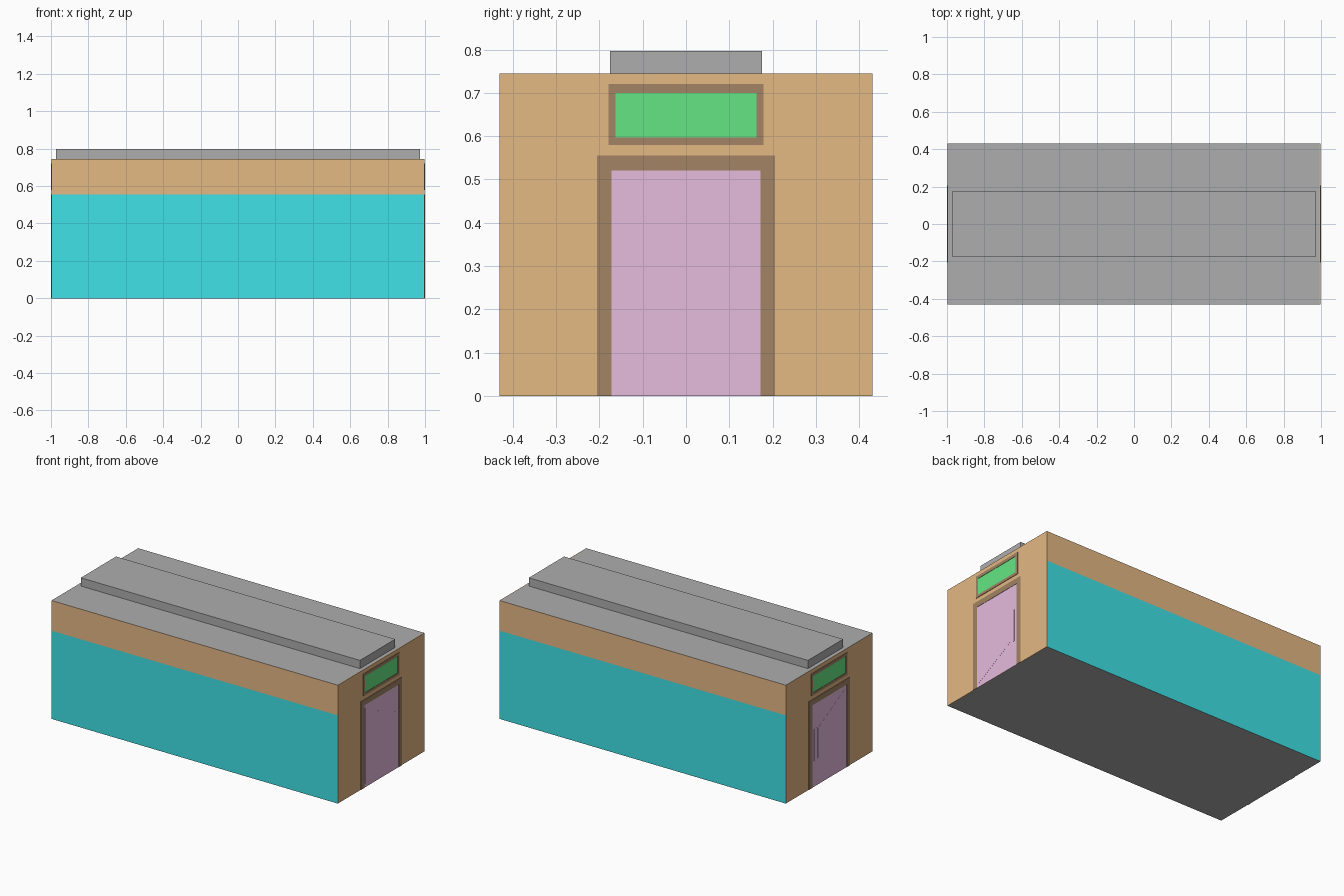
import bpy, bmesh
from mathutils import Vector

if "Cube" in bpy.data.objects:
    bpy.data.objects.remove(bpy.data.objects["Cube"])

HALF_W, HEIGHT, BAND = 0.431, 0.745, 0.555
WALL = 0.997


def material(name, rgb):
    m = bpy.data.materials.new(name)
    m.diffuse_color = (*rgb, 1)
    m.use_nodes = True
    m.node_tree.nodes["Principled BSDF"].inputs["Base Color"].default_value = m.diffuse_color
    return m


ORANGE = material("orange", (0.78, 0.48, 0.23))
CYAN = material("cyan", (0.05, 0.76, 0.80))
BROWN = material("brown", (0.36, 0.23, 0.13))
PINK = material("pink", (0.79, 0.50, 0.73))
GREEN = material("green", (0.13, 0.79, 0.23))
GREY = material("grey", (0.42, 0.42, 0.42))


def finish(bm, name, *mats):
    bmesh.ops.recalc_face_normals(bm, faces=bm.faces[:])
    me = bpy.data.meshes.new(name)
    bm.to_mesh(me)
    bm.free()
    for m in mats:
        me.materials.append(m)
    ob = bpy.data.objects.new(name, me)
    bpy.context.collection.objects.link(ob)
    return ob


def add_prism(bm, outline, x0, x1):
    """Extrude a (y, z) outline along x."""
    face = bm.faces.new([bm.verts.new((x0, y, z)) for y, z in outline])
    ext = bmesh.ops.extrude_face_region(bm, geom=[face])["geom"]
    for v in ext:
        if isinstance(v, bmesh.types.BMVert):
            v.co.x = x1


def prism(name, outlines, x0, x1, mat):
    bm = bmesh.new()
    for o in outlines:
        add_prism(bm, o, x0, x1)
    return finish(bm, name, mat)


def rect(y0, y1, z0, z1):
    return [(y0, z0), (y1, z0), (y1, z1), (y0, z1)]


# carriage body: grey roof and floor, two-tone sides, orange end
bm = bmesh.new()
add_prism(bm, rect(-HALF_W, HALF_W, 0, HEIGHT), -WALL, 0.993)
bmesh.ops.bisect_plane(bm, geom=bm.verts[:] + bm.edges[:] + bm.faces[:],
                       plane_co=(0, 0, BAND), plane_no=(0, 0, 1))
bm.normal_update()
for f in bm.faces:
    if abs(f.normal.z) > 0.5:
        f.material_index = 0
    elif abs(f.normal.y) > 0.5 and f.calc_center_median().z < BAND:
        f.material_index = 2
    else:
        f.material_index = 1
finish(bm, "carriage_body", GREY, ORANGE, CYAN)

# facing of the right end
prism("end_wall", [rect(-HALF_W, HALF_W, 0, HEIGHT)], 0.993, WALL, ORANGE)

# raised roof strip
prism("roof_strip", [rect(-0.175, 0.175, HEIGHT, 0.797)], -0.972, 0.972, GREY)

# outlines shared by both ends
door_frame = [(-0.205, 0), (-0.172, 0), (-0.172, 0.52), (0.172, 0.52),
              (0.172, 0), (0.205, 0), (0.205, BAND), (-0.205, BAND)]
door_panel = [(-0.16, 0.022), (0.115, 0.168), (0.115, 0.355), (-0.16, 0.50)]
window_frame = [rect(-0.179, 0.179, 0.58, 0.597), rect(-0.179, 0.179, 0.70, 0.72),
                rect(-0.179, -0.163, 0.597, 0.70), rect(0.163, 0.179, 0.597, 0.70)]

for side, s in (("right", 1), ("left", -1)):
    for part, outlines, depth, mat in (
            ("door", [rect(-0.172, 0.172, 0, 0.52)], 0.998, PINK),
            ("door_panel", [door_panel], 0.9986, PINK),
            ("door_handle", [rect(0.125, 0.15, 0.16, 0.363)], 0.999, PINK),
            ("door_frame", [door_frame], 1.0, BROWN),
            ("display_pane", [rect(-0.163, 0.163, 0.597, 0.70)], 0.998, GREEN),
            ("display_frame", window_frame, 1.0, BROWN)):
        prism(f"{part}_{side}", outlines, s * 0.995, s * depth, mat)
